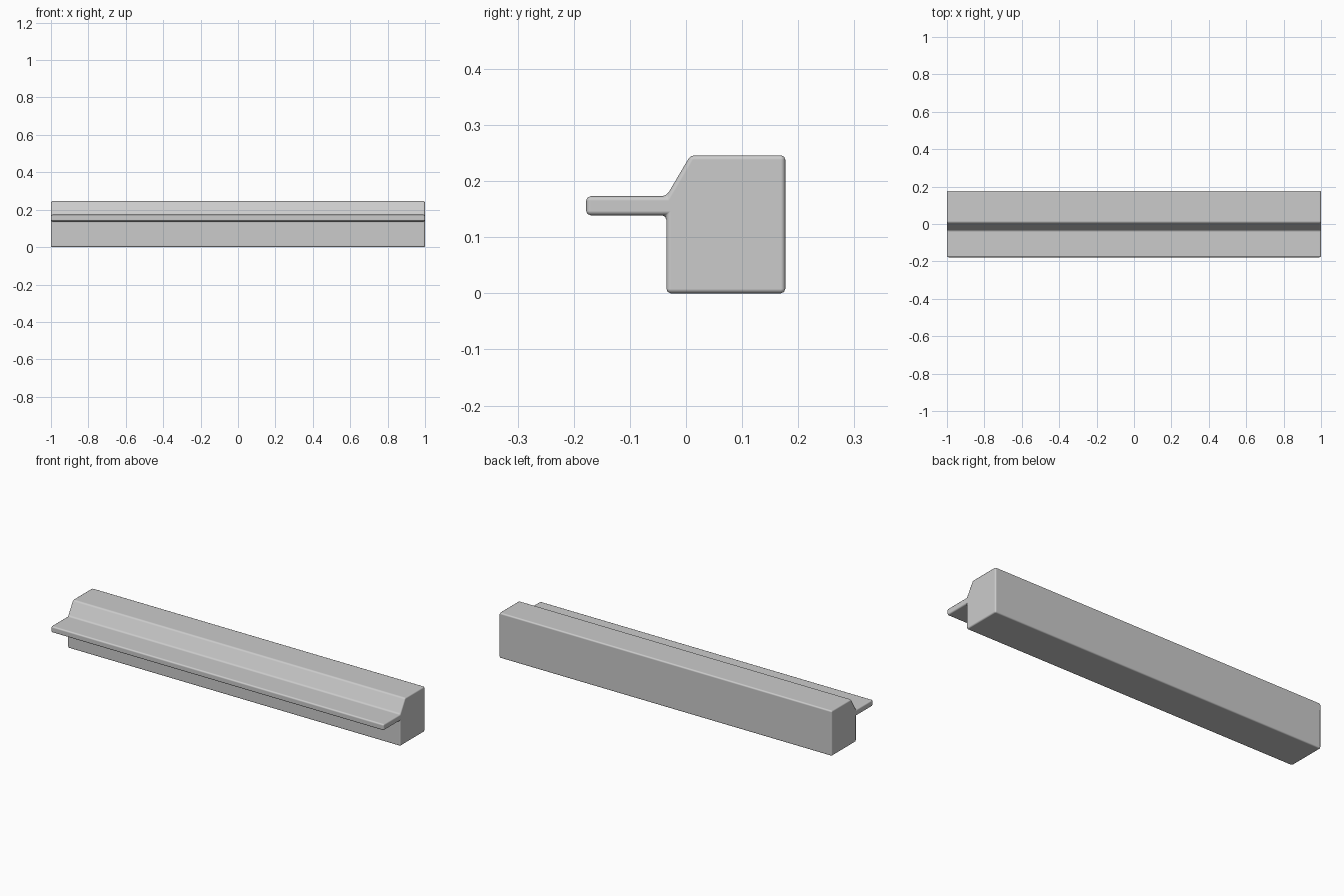
import bpy, bmesh

if "Cube" in bpy.data.objects:
    bpy.data.objects.remove(bpy.data.objects["Cube"])

# Cross-section (y, z): square beam with sloped shoulder and a thin front ledge
profile = [(0.177, 0), (0.177, 0.246), (0.008, 0.246), (-0.035, 0.173),
           (-0.178, 0.173), (-0.178, 0.139), (-0.035, 0.139), (-0.035, 0)]

# Extrude the section along x
bm = bmesh.new()
face = bm.faces.new([bm.verts.new((-1, y, z)) for y, z in profile])
res = bmesh.ops.extrude_face_region(bm, geom=[face])
moved = [v for v in res["geom"] if isinstance(v, bmesh.types.BMVert)]
bmesh.ops.translate(bm, verts=moved, vec=(2, 0, 0))
bmesh.ops.recalc_face_normals(bm, faces=bm.faces)

mesh = bpy.data.meshes.new("ledge_trim")
bm.to_mesh(mesh)
bm.free()
trim = bpy.data.objects.new("ledge_trim", mesh)
bpy.context.collection.objects.link(trim)

# Softened edges on every corner
bevel = trim.modifiers.new("soft_edges", "BEVEL")
bevel.width = 0.008
bevel.segments = 2
bevel.limit_method = 'ANGLE'
bevel.harden_normals = True

bpy.context.view_layer.objects.active = trim
trim.select_set(True)
bpy.ops.object.shade_smooth()
